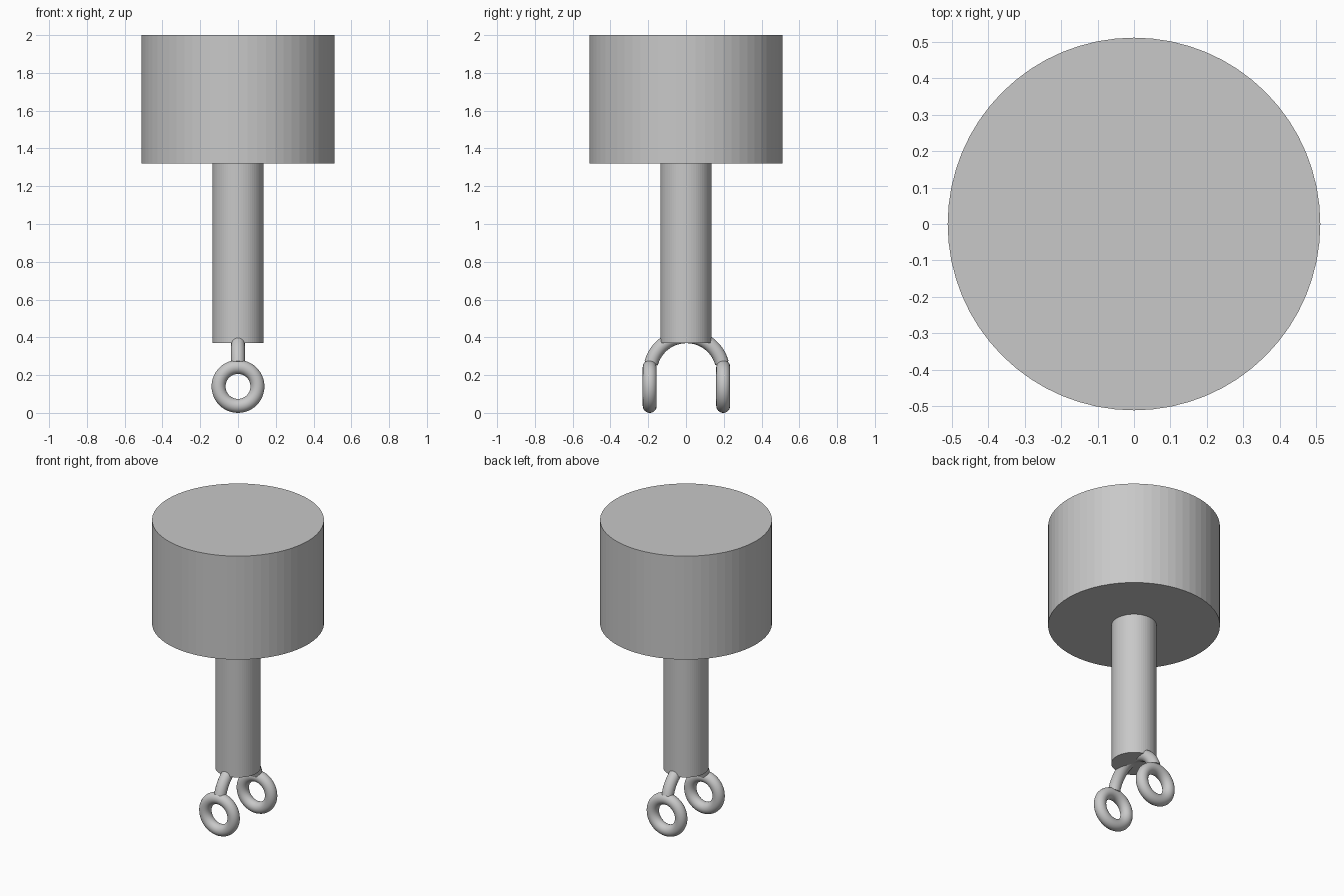
import bpy
import math
from mathutils import Matrix

if "Cube" in bpy.data.objects:
    bpy.data.objects.remove(bpy.data.objects["Cube"], do_unlink=True)

GREY = (0.58, 0.58, 0.58, 1)
grey = bpy.data.materials.new("light_grey")
grey.use_nodes = True
grey.diffuse_color = GREY
grey.node_tree.nodes["Principled BSDF"].inputs["Base Color"].default_value = GREY

TUBE = 0.037


def finish(name):
    obj = bpy.context.object
    obj.name = name
    obj.data.materials.append(grey)
    return obj


def cylinder(name, radius, bottom, top):
    bpy.ops.mesh.primitive_cylinder_add(vertices=64, radius=radius, depth=top - bottom,
                                        location=(0, 0, (top + bottom) / 2))
    return finish(name)


# Wide head and narrow shaft, faceted sides
cylinder("head", 0.512, 1.32, 2)
cylinder("shaft", 0.135, 0.37, 1.32)

# Upright rings at the two ends of the arch
for name, y in (("front_ring", -0.192), ("back_ring", 0.197)):
    bpy.ops.mesh.primitive_torus_add(major_segments=48, minor_segments=24,
                                     major_radius=0.103, minor_radius=TUBE,
                                     location=(0, y, 0.14), rotation=(math.pi / 2, 0, 0))
    finish(name)
    bpy.ops.object.shade_smooth()

# Curved arch through the foot of the shaft
curve = bpy.data.curves.new("arch", "CURVE")
curve.dimensions = "3D"
curve.bevel_depth = TUBE
curve.bevel_resolution = 6
curve.use_fill_caps = True
spline = curve.splines.new("POLY")
steps = 32
spline.points.add(steps)
for i, point in enumerate(spline.points):
    a = math.radians(15 + 150 * i / steps)
    point.co = (0, 0.003 + 0.194 * math.cos(a), 0.213 + 0.193 * math.sin(a), 1)
arch = bpy.data.objects.new("arch", curve)
bpy.context.collection.objects.link(arch)
bpy.ops.object.select_all(action="DESELECT")
arch.select_set(True)
bpy.context.view_layer.objects.active = arch
bpy.ops.object.convert(target="MESH")
finish("arch")
bpy.ops.object.shade_smooth_by_angle(angle=math.radians(40))
